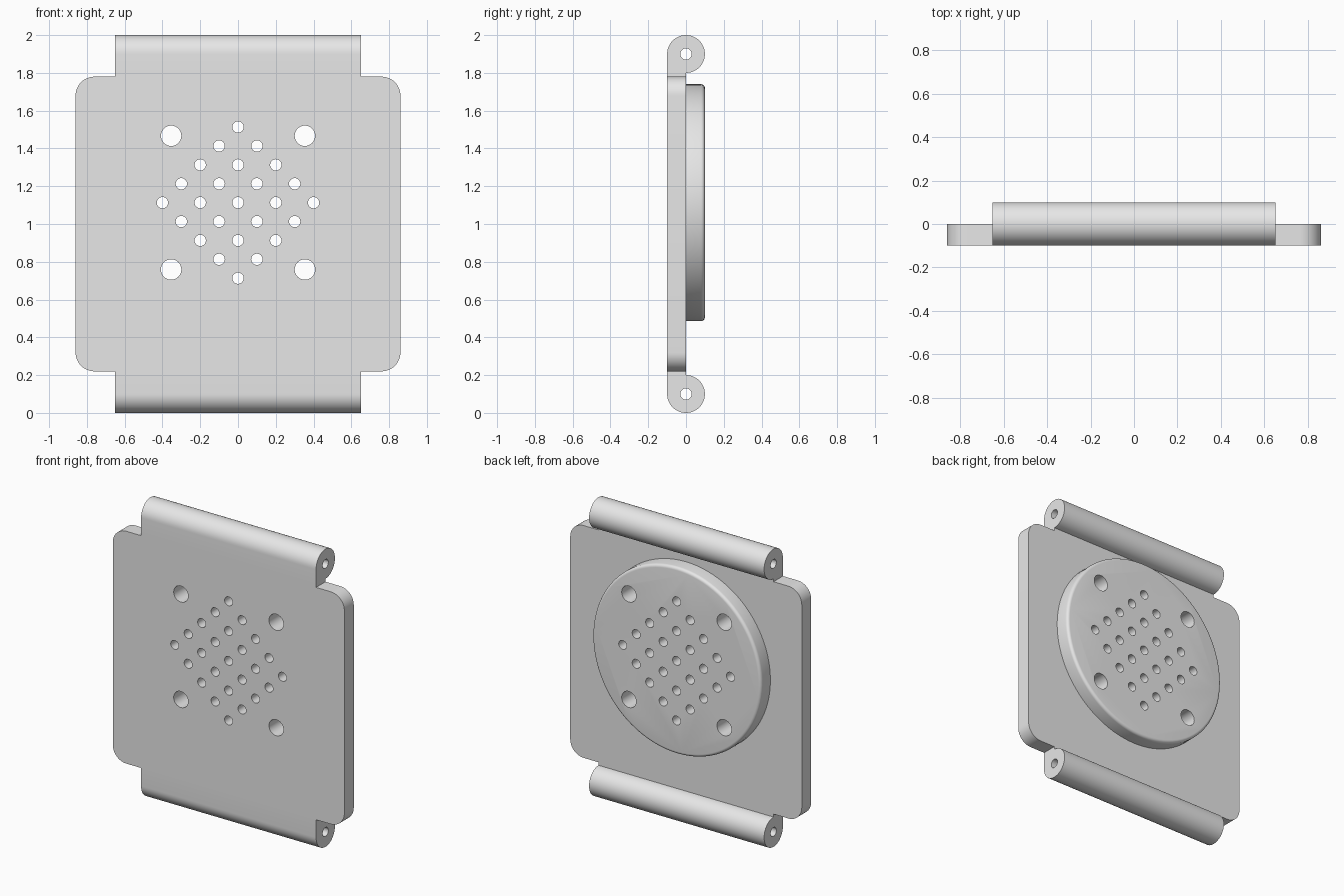
import bpy
import bmesh
from math import pi, cos, sin, radians
from mathutils import Matrix, Vector

cube = bpy.data.objects.get("Cube")
if cube:
    bpy.data.objects.remove(cube, do_unlink=True)

grey = bpy.data.materials.new("light_grey")
grey.use_nodes = True
COLOUR = (0.8, 0.8, 0.8, 1.0)
grey.diffuse_color = COLOUR
for node in grey.node_tree.nodes:
    if node.type == 'BSDF_PRINCIPLED':
        node.inputs["Base Color"].default_value = COLOUR

ALONG_Y = Matrix.Rotation(-pi / 2, 4, 'X')
ALONG_X = Matrix.Rotation(pi / 2, 4, 'Y')
DISC_Z = 1.113


def make_object(name, bm):
    bmesh.ops.recalc_face_normals(bm, faces=bm.faces)
    mesh = bpy.data.meshes.new(name)
    bm.to_mesh(mesh)
    bm.free()
    obj = bpy.data.objects.new(name, mesh)
    mesh.materials.append(grey)
    bpy.context.collection.objects.link(obj)
    return obj


def add_cylinder(bm, radius, length, centre, turn, sides):
    bmesh.ops.create_cone(bm, cap_ends=True, segments=sides, radius1=radius, radius2=radius,
                          depth=length, matrix=Matrix.Translation(centre) @ turn)


def select_only(obj):
    bpy.ops.object.select_all(action='DESELECT')
    obj.select_set(True)
    bpy.context.view_layer.objects.active = obj


def cut(obj, cutter):
    select_only(obj)
    mod = obj.modifiers.new("holes", 'BOOLEAN')
    mod.operation = 'DIFFERENCE'
    mod.solver = 'EXACT'
    mod.object = cutter
    bpy.ops.object.modifier_apply(modifier=mod.name)


def shade(obj):
    select_only(obj)
    bpy.ops.object.shade_smooth_by_angle(angle=radians(35))
    # Large flat faces stay flat
    for face in obj.data.polygons:
        if face.area > 0.3:
            face.use_smooth = False


# Main plate with rounded corners
bm = bmesh.new()
bmesh.ops.create_cube(bm, size=1, matrix=Matrix.Translation((0, -0.05, 1))
                      @ Matrix.Diagonal((1.72, 0.1, 1.56, 1)))
corners = [e for e in bm.edges if abs(e.verts[0].co.y - e.verts[1].co.y) > 0.05]
bmesh.ops.bevel(bm, geom=corners, offset=0.1, segments=12, profile=0.5, affect='EDGES')
plate = make_object("main_plate", bm)

# Raised round boss on the back, with a rounded rim
bm = bmesh.new()
add_cylinder(bm, 0.627, 0.1, (0, 0.05, DISC_Z), ALONG_Y, 96)
rim = [e for e in bm.edges if all(v.co.y > 0.09 for v in e.verts)]
bmesh.ops.bevel(bm, geom=rim, offset=0.02, segments=5, profile=0.5, affect='EDGES')
boss = make_object("round_boss", bm)

# Hole pattern: diamond of vents and four mounting holes
bm = bmesh.new()
for i in range(-4, 5):
    for k in range(-4, 5):
        if abs(i) + abs(k) <= 4 and (i + k) % 2 == 0:
            add_cylinder(bm, 0.03, 0.6, (i * 0.1, 0, DISC_Z + k * 0.1), ALONG_Y, 24)
for sx in (-1, 1):
    for sz in (-1, 1):
        add_cylinder(bm, 0.054, 0.6, (sx * 0.354, 0, DISC_Z + sz * 0.354), ALONG_Y, 32)
hole_cutter = make_object("hole_cutter", bm)
hole_cutter.hide_render = True
cut(plate, hole_cutter)
cut(boss, hole_cutter)

# Pin bores through both hinge barrels
bm = bmesh.new()
for z in (0.1, 1.9):
    add_cylinder(bm, 0.03, 2, (0, 0, z), ALONG_X, 32)
bore_cutter = make_object("bore_cutter", bm)
bore_cutter.hide_render = True

# Hinge barrels, each with a flat tab running into the plate
parts = [plate, boss]
for name, side in (("upper_hinge", 1), ("lower_hinge", -1)):
    profile = [(-0.1, 0.78)]
    for n in range(37):
        a = pi - 1.5 * pi * n / 36
        profile.append((0.1 * cos(a), 0.9 + 0.1 * sin(a)))
    profile.append((0, 0.78))
    bm = bmesh.new()
    end = bm.faces.new([bm.verts.new((-0.65, y, 1 + side * z)) for y, z in profile])
    grown = bmesh.ops.extrude_face_region(bm, geom=[end])
    moved = [g for g in grown["geom"] if isinstance(g, bmesh.types.BMVert)]
    bmesh.ops.translate(bm, verts=moved, vec=Vector((1.3, 0, 0)))
    hinge = make_object(name, bm)
    cut(hinge, bore_cutter)
    parts.append(hinge)

for part in parts:
    shade(part)
for helper in (hole_cutter, bore_cutter):
    bpy.data.objects.remove(helper, do_unlink=True)
